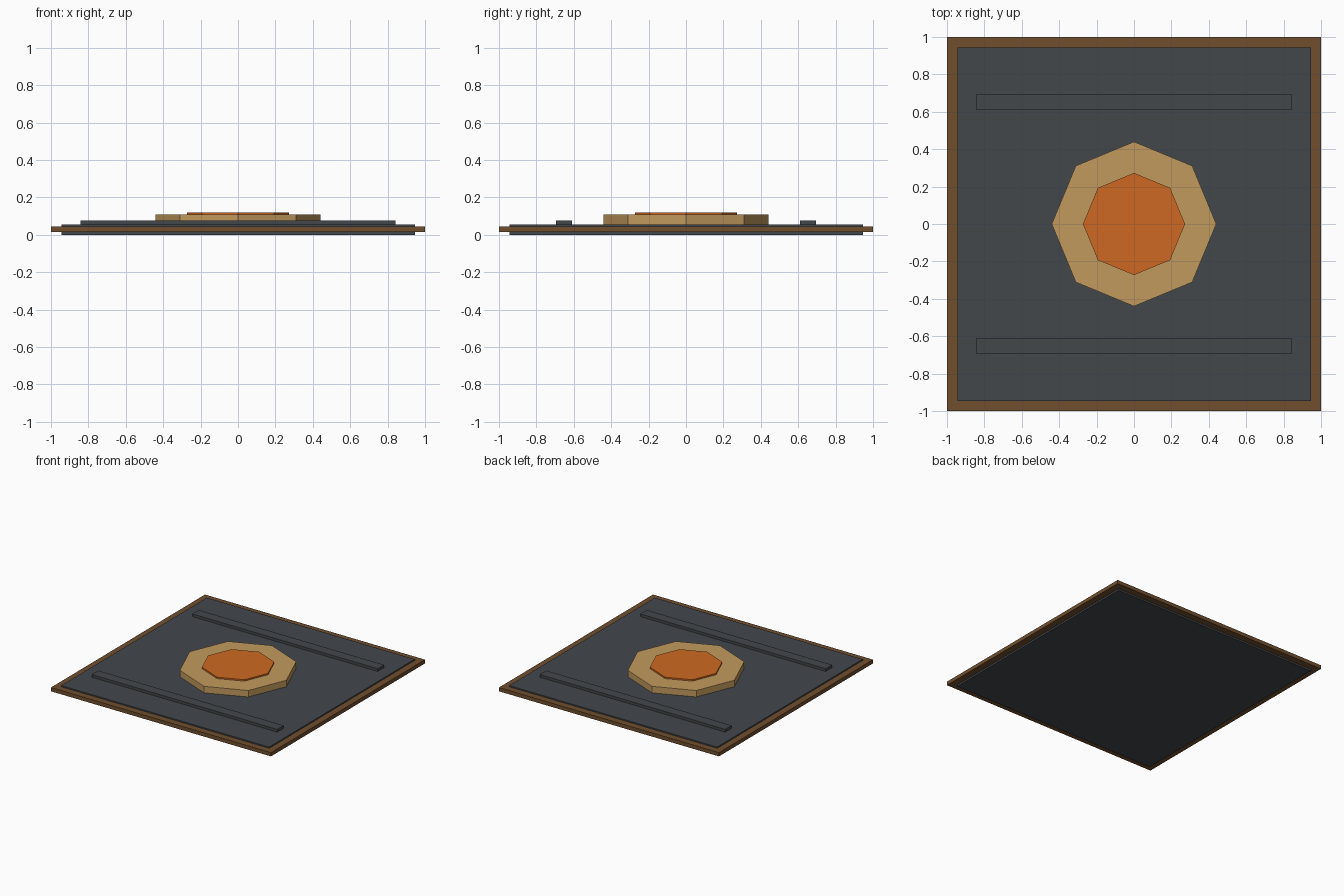
import bpy
import bmesh
from mathutils import Matrix

if "Cube" in bpy.data.objects:
    bpy.data.objects.remove(bpy.data.objects["Cube"])


def material(name, rgb):
    """Flat colour from 0-255 sRGB, stored as linear values."""
    lin = [((c / 255 + 0.055) / 1.055) ** 2.4 for c in rgb]
    mat = bpy.data.materials.new(name)
    mat.diffuse_color = (*lin, 1)
    mat.use_nodes = True
    mat.node_tree.nodes["Principled BSDF"].inputs["Base Color"].default_value = mat.diffuse_color
    return mat


slate = material("slate grey", (66, 71, 75))
brown = material("dark brown", (112, 78, 45))
tan = material("tan", (194, 154, 94))
orange = material("burnt orange", (206, 105, 34))


def finish(name, bm, mat):
    mesh = bpy.data.meshes.new(name)
    bm.to_mesh(mesh)
    bm.free()
    mesh.materials.append(mat)
    obj = bpy.data.objects.new(name, mesh)
    bpy.context.collection.objects.link(obj)
    return obj


def box(name, x, y, z, mat):
    """Box from (min, max) ranges."""
    bm = bmesh.new()
    size = [b - a for a, b in (x, y, z)]
    mid = [(a + b) / 2 for a, b in (x, y, z)]
    bmesh.ops.create_cube(bm, size=1, matrix=Matrix.Translation(mid) @ Matrix.Diagonal((*size, 1)))
    return finish(name, bm, mat)


def octagon(name, radius, z0, z1, mat):
    """Eight-sided disc with corners on the x and y axes."""
    bm = bmesh.new()
    bmesh.ops.create_cone(bm, cap_ends=True, segments=8, radius1=radius, radius2=radius,
                          depth=z1 - z0, matrix=Matrix.Translation((0, 0, (z0 + z1) / 2)))
    return finish(name, bm, mat)


# Floor slab and the wooden border around its edge
box("floor_slab", (-0.945, 0.945), (-0.945, 0.945), (0, 0.055), slate)
box("wooden_border", (-1, 1), (-1, 1), (0.014, 0.045), brown)

# Raised rails, front and back
for name, y in (("front_rail", -0.652), ("back_rail", 0.652)):
    box(name, (-0.843, 0.843), (y - 0.042, y + 0.042), (0.03, 0.077), slate)

# Central pedestal with its inlay
octagon("octagonal_pedestal", 0.44, 0.02, 0.108, tan)
octagon("pedestal_inlay", 0.273, 0.03, 0.12, orange)
